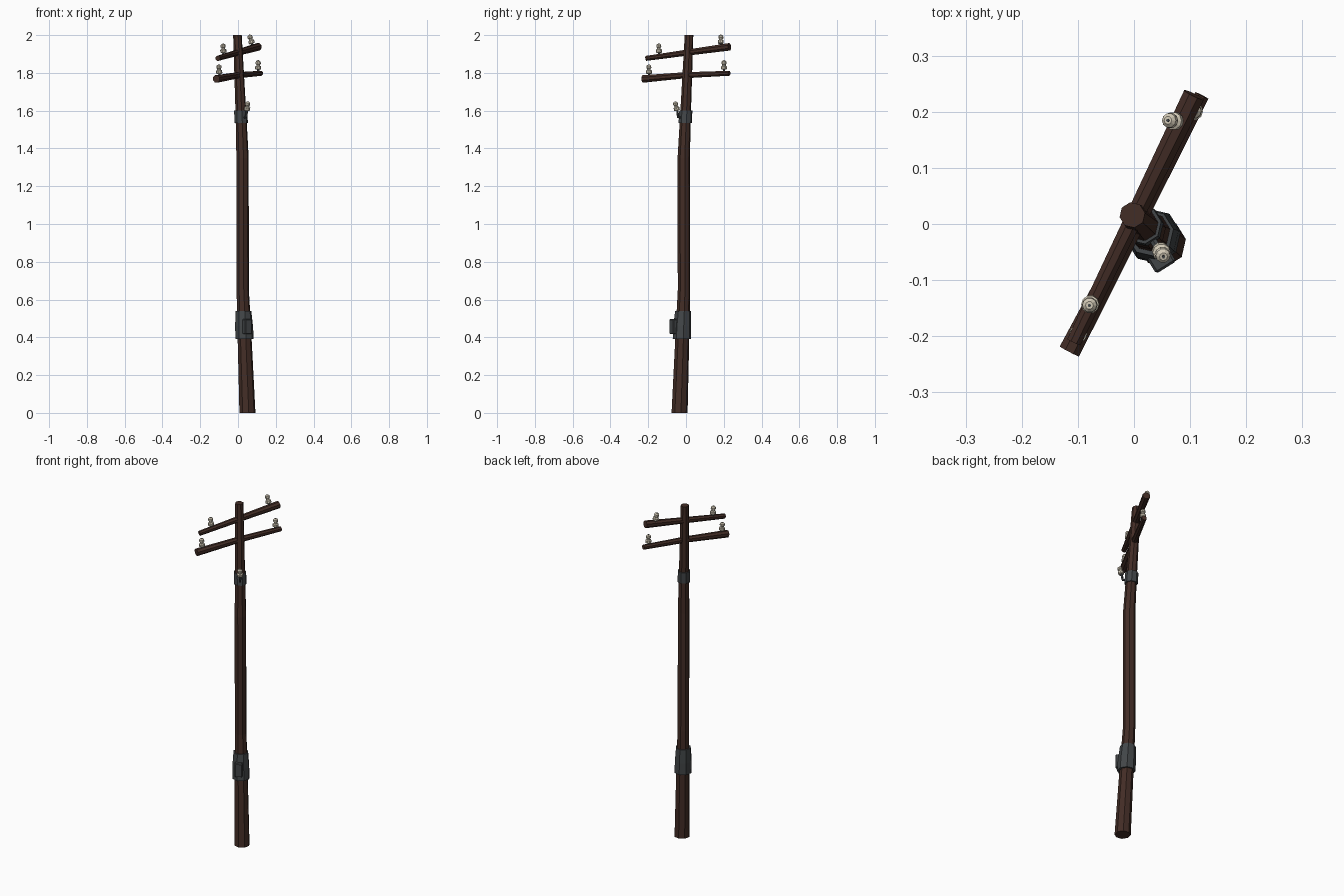
import bpy, bmesh, math
from mathutils import Vector, Matrix

if "Cube" in bpy.data.objects:
    bpy.data.objects.remove(bpy.data.objects["Cube"])


def mat(name, c):
    m = bpy.data.materials.new(name)
    m.diffuse_color = (*c, 1)
    m.use_nodes = True
    m.node_tree.nodes["Principled BSDF"].inputs["Base Color"].default_value = m.diffuse_color
    return m


WOOD = mat("dark_wood", (0.055, 0.026, 0.019))
IRON = mat("grey_iron", (0.055, 0.061, 0.065))
CERAMIC = mat("cream_ceramic", (0.66, 0.60, 0.48))


def finish(name, bm, material):
    bmesh.ops.recalc_face_normals(bm, faces=bm.faces)
    me = bpy.data.meshes.new(name)
    bm.to_mesh(me)
    bm.free()
    me.materials.append(material)
    ob = bpy.data.objects.new(name, me)
    bpy.context.collection.objects.link(ob)
    return ob


def loft(name, stations, axis, material, sides=8, turn=0.0):
    """Skin rings of (centre, radius), all perpendicular to axis."""
    axis = Vector(axis).normalized()
    ref = Vector((1, 0, 0)) if abs(axis.z) > 0.8 else Vector((0, 0, 1))
    u = (ref - axis * ref.dot(axis)).normalized()
    v = axis.cross(u)
    bm = bmesh.new()
    rings = []
    for c, r in stations:
        rings.append([bm.verts.new(Vector(c) + r * (math.cos(a) * u + math.sin(a) * v))
                      for a in (turn + math.tau * i / sides for i in range(sides))])
    for a, b in zip(rings, rings[1:]):
        for i in range(sides):
            j = (i + 1) % sides
            bm.faces.new((a[i], a[j], b[j], b[i]))
    bm.faces.new(rings[0][::-1])
    bm.faces.new(rings[-1])
    return finish(name, bm, material)


UP = (0, 0, 1)
FACING = math.radians(-58)      # direction of the box and the side hook
TURN = FACING + math.pi / 8     # a flat pole side looks that way

# Bent, tapering pole
POLE = [((0.05, -0.034, 0), 0.043), ((0.031, -0.016, 0.5), 0.036),
        ((0.025, -0.011, 0.65), 0.033), ((0.024, -0.012, 1.35), 0.033),
        ((0.016, -0.003, 1.57), 0.029), ((-0.003, 0.016, 2.0), 0.023)]
loft("pole", POLE, UP, WOOD, 8, TURN)

# Crossarms, each thicker at one end
upper = [((-0.107, -0.210, 1.877), 0.014), ((0.0, 0.011, 1.908), 0.017),
         ((0.107, 0.230, 1.938), 0.021)]
lower = [((-0.115, -0.227, 1.768), 0.021), ((0.003, 0.0, 1.788), 0.017),
         ((0.121, 0.229, 1.798), 0.014)]
for name, arm in (("upper_crossarm", upper), ("lower_crossarm", lower)):
    loft(name, arm, Vector(arm[-1][0]) - Vector(arm[0][0]), WOOD, 8, math.pi / 8)

# Iron bands wrapped round the pole
loft("upper_band", [((0.017, -0.004, 1.535), 0.036), ((0.014, -0.001, 1.60), 0.035)],
     UP, IRON, 8, TURN)
loft("lower_band", [((0.035, -0.022, 0.39), 0.049), ((0.032, -0.020, 0.46), 0.048),
                    ((0.029, -0.016, 0.54), 0.042)], UP, IRON, 8, TURN)

# Small box on the lower band
bm = bmesh.new()
bmesh.ops.create_cube(bm, size=1, matrix=Matrix.Translation((0.049, -0.064, 0.457))
                      @ Matrix.Rotation(FACING, 4, 'Z')
                      @ Matrix.Diagonal((0.032, 0.042, 0.08, 1)))
bmesh.ops.bevel(bm, geom=bm.edges[:], offset=0.004, segments=1, affect='EDGES')
finish("meter_box", bm, IRON)

# Insulators: ceramic double bell on an iron pin
BELL = [(0.013, 0.012), (0.016, 0.016), (0.030, 0.016), (0.034, 0.010), (0.041, 0.010),
        (0.044, 0.014), (0.055, 0.013), (0.061, 0.007)]


def insulator(name, foot, tilt):
    foot, d = Vector(foot), Vector(tilt).normalized()
    loft(name + "_bell", [(foot + d * h, r) for h, r in BELL], d, CERAMIC, 10)
    loft(name + "_pin", [(foot - d * 0.012, 0.006), (foot + d * 0.02, 0.006)], d, IRON, 6)
    loft(name + "_cap", [(foot + d * 0.058, 0.003), (foot + d * 0.063, 0.003)], d, IRON, 6)


insulator("upper_left_insulator", (-0.077, -0.142, 1.893), (-0.04, -0.05, 1))
insulator("upper_right_insulator", (0.078, 0.183, 1.942), (-0.30, 0.03, 1))
insulator("lower_left_insulator", (-0.098, -0.195, 1.782), (-0.06, -0.04, 1))
insulator("lower_right_insulator", (0.107, 0.201, 1.804), (0, 0, 1))
insulator("side_insulator", (0.046, -0.044, 1.588), (0.11, -0.24, 1))

# Hook joining the side insulator to the upper band
loft("side_hook", [((0.028, -0.02, 1.562), 0.007), ((0.042, -0.042, 1.566), 0.007),
                   ((0.047, -0.047, 1.592), 0.006)], (0.4, -0.6, 0.7), IRON, 6)
